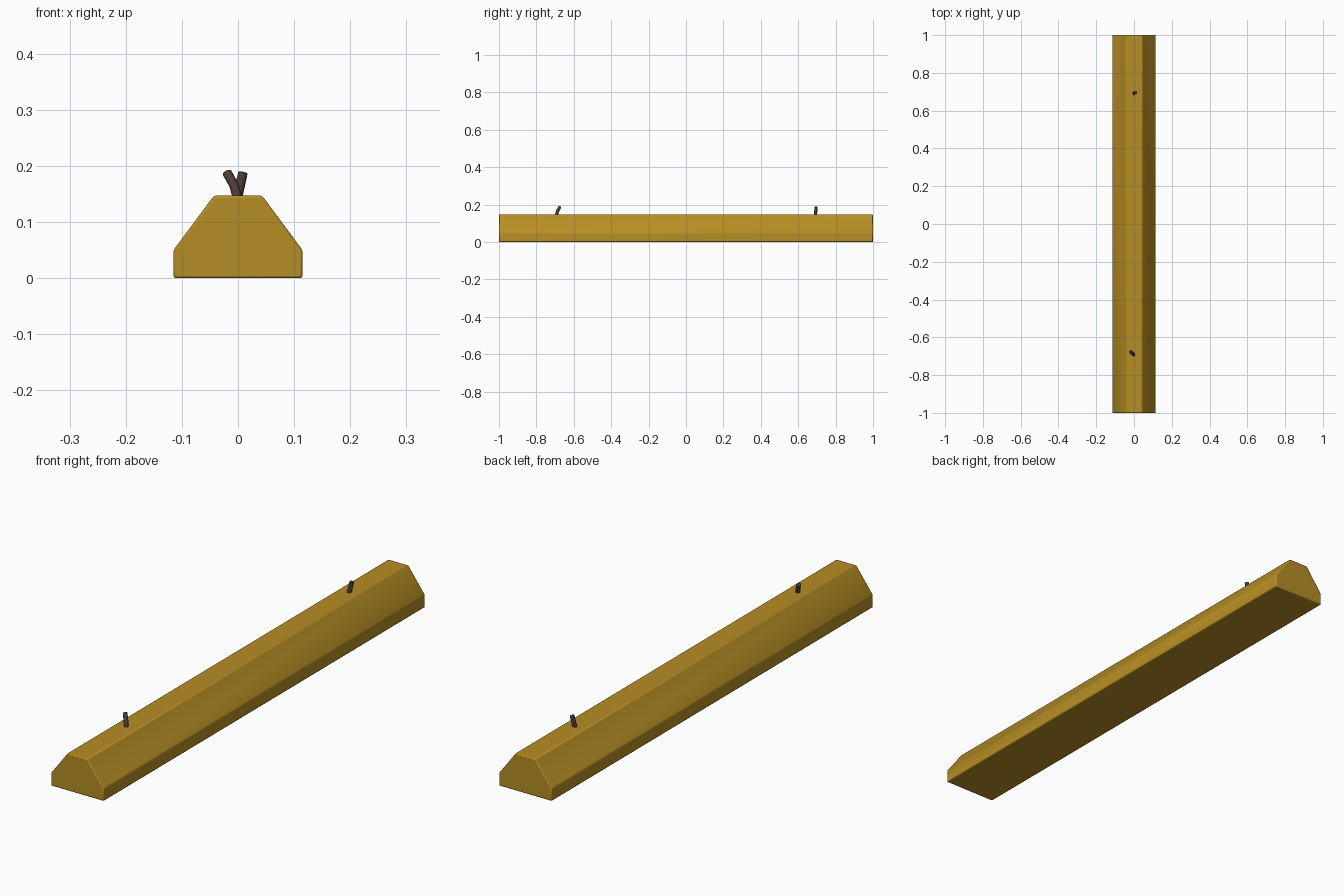
import bpy, bmesh, math
from mathutils import Vector

if "Cube" in bpy.data.objects:
    bpy.data.objects.remove(bpy.data.objects["Cube"])


def material(name, rgb):
    m = bpy.data.materials.new(name)
    m.diffuse_color = (*rgb, 1)
    m.use_nodes = True
    m.node_tree.nodes["Principled BSDF"].inputs["Base Color"].default_value = m.diffuse_color
    return m


yellow = material("worn yellow paint", (0.47, 0.27, 0.018))
rust = material("dark rusty steel", (0.075, 0.045, 0.038))


def finish(bm, name, mat, bevel, segments):
    bmesh.ops.recalc_face_normals(bm, faces=bm.faces)
    me = bpy.data.meshes.new(name)
    bm.to_mesh(me)
    bm.free()
    me.materials.append(mat)
    ob = bpy.data.objects.new(name, me)
    bpy.context.collection.objects.link(ob)
    b = ob.modifiers.new("soft edges", 'BEVEL')
    b.width, b.segments = bevel, segments
    b.limit_method, b.angle_limit = 'ANGLE', math.radians(32)
    bpy.context.view_layer.objects.active = ob
    ob.select_set(True)
    bpy.ops.object.shade_smooth_by_angle(angle=math.radians(40))
    ob.select_set(False)
    return ob


# Concrete stop: mirrored half profile extruded along y
half = [(0.115, 0), (0.115, 0.05), (0.043, 0.147)]
profile = half + [(-x, z) for x, z in reversed(half)]
bm = bmesh.new()
face = bm.faces.new([bm.verts.new((x, -1, z)) for x, z in profile])
ext = bmesh.ops.extrude_face_region(bm, geom=[face])
bmesh.ops.translate(bm, vec=(0, 2, 0),
                    verts=[v for v in ext["geom"] if isinstance(v, bmesh.types.BMVert)])
finish(bm, "parking_stop", yellow, 0.004, 2)


# Bent steel pins: rings of vertices swept along a short path
def pin(name, path, radius=0.0085, sides=12):
    pts = [Vector(p) for p in path]
    bm = bmesh.new()
    rings = []
    for i, p in enumerate(pts):
        d = (pts[min(i + 1, len(pts) - 1)] - pts[max(i - 1, 0)]).normalized()
        q = Vector((0, 0, 1)).rotation_difference(d)
        rings.append([bm.verts.new(p + q @ Vector((radius * math.cos(a), radius * math.sin(a), 0)))
                      for a in (math.tau * k / sides for k in range(sides))])
    for lo, hi in zip(rings, rings[1:]):
        for k in range(sides):
            j = (k + 1) % sides
            bm.faces.new((lo[k], lo[j], hi[j], hi[k]))
    bm.faces.new(rings[0])
    bm.faces.new(rings[-1])
    finish(bm, name, rust, 0.002, 2)


pin("front_pin", [(-0.001, -0.694, 0.13), (-0.002, -0.692, 0.147),
                  (-0.007, -0.687, 0.165), (-0.02, -0.674, 0.189)])
pin("back_pin", [(-0.002, 0.691, 0.13), (0.0, 0.692, 0.147),
                 (0.004, 0.694, 0.166), (0.009, 0.696, 0.189)])
